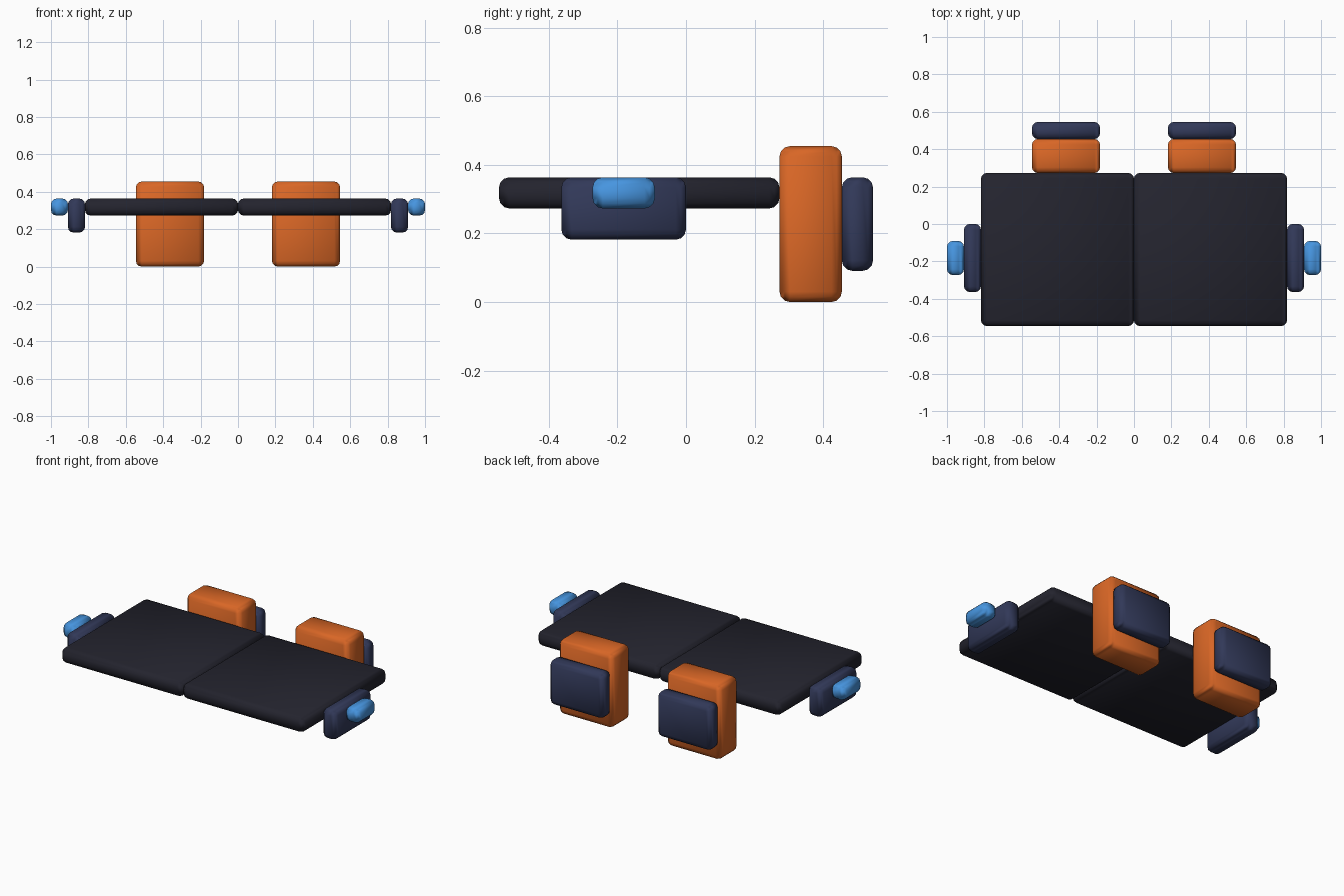
import bpy
import math

if "Cube" in bpy.data.objects:
    bpy.data.objects.remove(bpy.data.objects["Cube"])

U = 1 / 11  # one module; the whole model is 22 modules wide


def material(name, rgb):
    m = bpy.data.materials.new(name)
    m.diffuse_color = (*rgb, 1)
    m.use_nodes = True
    m.node_tree.nodes["Principled BSDF"].inputs["Base Color"].default_value = m.diffuse_color
    return m


charcoal = material("charcoal", (0.017, 0.017, 0.027))
navy = material("navy", (0.031, 0.040, 0.098))
orange = material("orange", (0.69, 0.133, 0.019))
blue = material("sky blue", (0.062, 0.30, 0.74))


def rounded_box(name, low, high, mat, bevel=0.03):
    """Box between two corners given in modules, with rounded edges."""
    center = [(a + b) / 2 * U for a, b in zip(low, high)]
    bpy.ops.mesh.primitive_cube_add(size=1, location=center)
    ob = bpy.context.object
    ob.name = name
    ob.scale = [(b - a) * U for a, b in zip(low, high)]
    bpy.ops.object.transform_apply(location=False, rotation=False, scale=True)
    mod = ob.modifiers.new("rounding", 'BEVEL')
    mod.width = bevel
    mod.segments = 3
    mod.harden_normals = True
    bpy.ops.object.modifier_apply(modifier=mod.name)
    ob.data.materials.append(mat)
    bpy.ops.object.shade_smooth_by_angle(angle=math.radians(40))


def mirrored_box(name, low, high, mat):
    """The same box on the right and the left side."""
    rounded_box(name + "_right", low, high, mat)
    rounded_box(name + "_left", (-high[0], low[1], low[2]),
                (-low[0], high[1], high[2]), mat)


# Flat slabs meeting in the middle
mirrored_box("slab", (0, -6, 3), (9, 3, 4), charcoal)
# Upright blocks on the back edge and the pads behind them
mirrored_box("back_block", (2, 3, 0), (6, 5, 5), orange)
mirrored_box("back_pad", (2, 5, 1), (6, 6, 4), navy)
# Side plates with small end knobs
mirrored_box("side_plate", (9, -4, 2), (10, 0, 4), navy)
mirrored_box("end_knob", (10, -3, 3), (11, -1, 4), blue)
